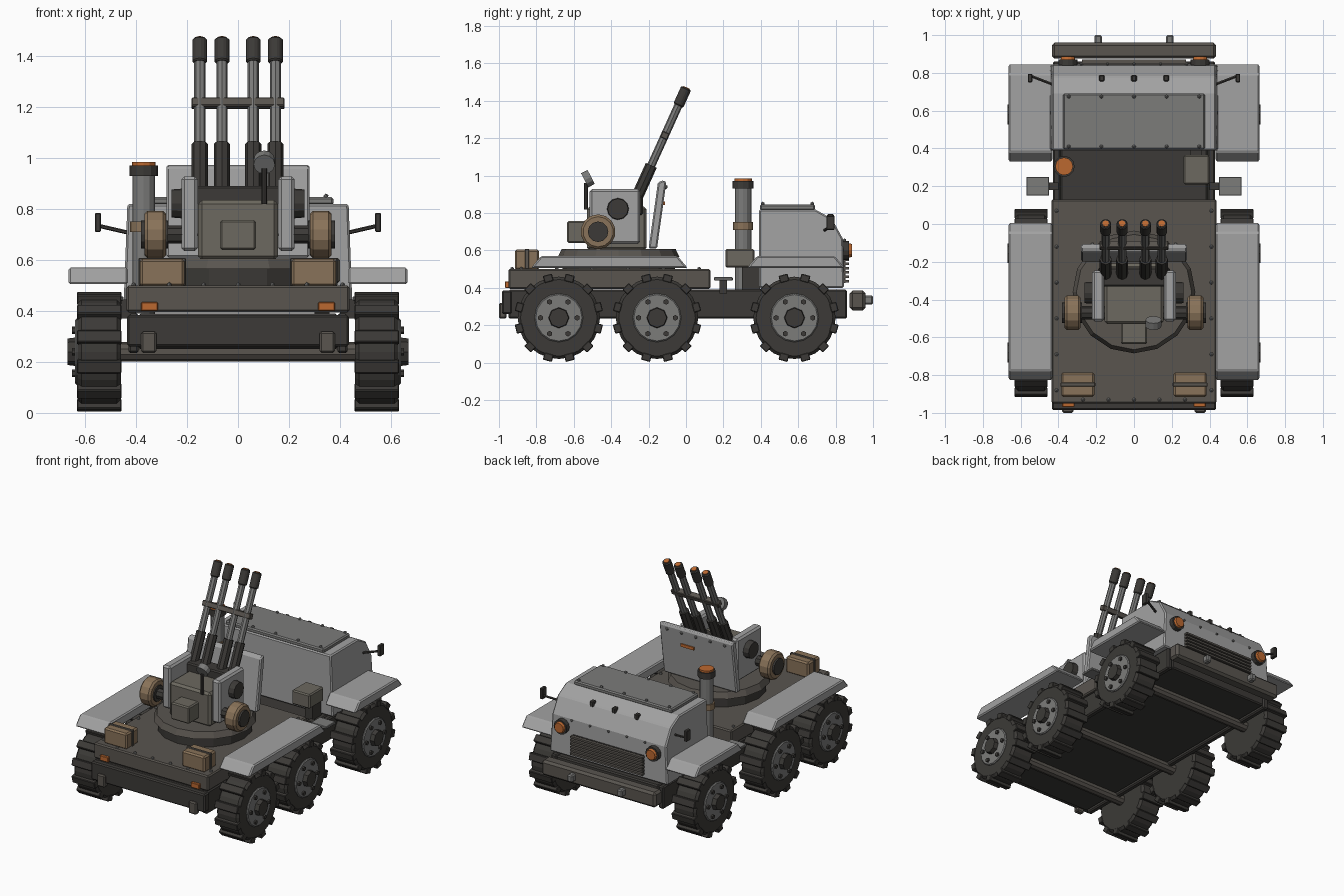
import bpy, bmesh
from math import pi, sin, cos
from mathutils import Vector, Matrix

if "Cube" in bpy.data.objects:
    bpy.data.objects.remove(bpy.data.objects["Cube"])

def mat(name, r, g, b):
    m = bpy.data.materials.new(name)
    m.diffuse_color = (r, g, b, 1)
    m.use_nodes = True
    m.node_tree.nodes["Principled BSDF"].inputs["Base Color"].default_value = m.diffuse_color
    return m

LIGHT = mat("light_grey", .36, .36, .36)
MID = mat("mid_grey", .2, .2, .195)
BROWN = mat("olive_brown", .15, .14, .115)
DECK = mat("deck_brown", .1, .09, .078)
DARK = mat("dark", .045, .042, .038)
TAN = mat("tan", .25, .17, .1)
ORANGE = mat("orange", .5, .14, .03)

def finish(name, bm, m, mirror=False, bevel=0):
    bmesh.ops.recalc_face_normals(bm, faces=bm.faces)
    me = bpy.data.meshes.new(name)
    bm.to_mesh(me)
    bm.free()
    me.materials.append(m)
    ob = bpy.data.objects.new(name, me)
    bpy.context.collection.objects.link(ob)
    if bevel:
        b = ob.modifiers.new("bevel", 'BEVEL')
        b.width, b.segments, b.limit_method = bevel, 1, 'ANGLE'
    if mirror:
        ob.modifiers.new("mirror", 'MIRROR').use_mirror_merge = False
    return ob

def add_box(bm, x, y, z, rot=None):
    c = Vector((sum(x) / 2, sum(y) / 2, sum(z) / 2))
    s = Matrix.Diagonal((x[1] - x[0], y[1] - y[0], z[1] - z[0], 1))
    bmesh.ops.create_cube(bm, size=1, matrix=Matrix.Translation(c) @ (rot or Matrix()) @ s)

def box(name, x, y, z, m, mirror=False, bevel=.008, rot=None):
    bm = bmesh.new()
    add_box(bm, x, y, z, rot)
    return finish(name, bm, m, mirror, bevel)

def add_cyl(bm, p0, p1, r0, r1=None, n=12):
    p0, p1 = Vector(p0), Vector(p1)
    q = (p1 - p0).to_track_quat('Z', 'Y').to_matrix().to_4x4()
    bmesh.ops.create_cone(bm, cap_ends=True, segments=n, radius1=r0, radius2=r0 if r1 is None else r1,
                          depth=(p1 - p0).length, matrix=Matrix.Translation((p0 + p1) / 2) @ q)

def cyl(name, p0, p1, r0, m, r1=None, n=12, mirror=False, bevel=0):
    bm = bmesh.new()
    add_cyl(bm, p0, p1, r0, r1, n)
    return finish(name, bm, m, mirror, bevel)

def prism(name, prof, x0, x1, m, mirror=False, bevel=.008, top=1):
    """Extrude a (y, z) profile along x; top scales x above z = 0.6."""
    bm = bmesh.new()
    a, b = [[bm.verts.new((x * (top if z > .6 else 1), y, z)) for y, z in prof] for x in (x0, x1)]
    bm.faces.new(a)
    bm.faces.new(b)
    for i in range(len(prof)):
        j = (i + 1) % len(prof)
        bm.faces.new((a[i], a[j], b[j], b[i]))
    return finish(name, bm, m, mirror, bevel)

def rivets(name, pts, m, r=.011):
    bm = bmesh.new()
    for p in pts:
        bmesh.ops.create_icosphere(bm, subdivisions=1, radius=r, matrix=Matrix.Translation(p))
    finish(name, bm, m)

# chassis, axles, bumpers
box("chassis", (-.39, .39), (-.95, .86), (.25, .39), DARK)
box("side_rail", (.39, .43), (-.95, .86), (.235, .39), DARK, True)
box("rear_bumper", (-.435, .435), (-.985, -.93), (.26, .385), DARK)
box("rear_pad", (.32, .38), (-1, -.96), (.235, .32), DECK, True)
box("tail_light", (.315, .38), (-.968, -.94), (.4, .435), ORANGE, True, .003)
box("front_bumper", (-.435, .435), (.875, .96), (.28, .385), DECK, bevel=.015)
box("tow_hook", (.17, .21), (.95, 1), (.31, .36), MID, True)

# wheels with tread lugs, rim, bolts and hub
for i, y in enumerate((-.68, -.155, .58)):
    c = lambda x, a=0, r=0: Vector((x, y + r * sin(a), .24 + r * cos(a)))
    cyl(f"axle_{i}", c(-.47), c(.47), .038, DECK, n=10)
    cyl(f"tyre_{i}", c(.46), c(.63), .22, DARK, n=24, mirror=True, bevel=.015)
    bm = bmesh.new()
    for k in range(12):
        a = (k + .5) * pi / 6
        p = c(.545, a, .218)
        add_box(bm, (.457, .633), (p.y - .025, p.y + .025), (p.z - .02, p.z + .02), Matrix.Rotation(-a, 4, 'X'))
    finish(f"tread_{i}", bm, DARK, True, .004)
    cyl(f"rim_{i}", c(.6), c(.64), .13, MID, n=16, mirror=True, bevel=.006)
    cyl(f"hub_{i}", c(.62), c(.67), .058, DARK, .052, 8, True)
    bm = bmesh.new()
    for k in range(6):
        a = (k + .5) * pi / 3
        add_cyl(bm, c(.63, a, .098), c(.652, a, .098), .015, n=6)
    finish(f"wheel_bolts_{i}", bm, DARK, True)

# deck and fenders
box("deck", (-.437, .437), (-.95, .13), (.395, .5), DECK)
rivets("deck_rivets", [(s * .41, -.88 + .19 * k, .502) for s in (-1, 1) for k in range(6)] +
       [(-.27 + .135 * k, -.93, .502) for k in range(5)], MID)
for n, a, b in (("rear", -.83, .01), ("front", .325, .85)):
    prism(n + "_fender", [(a, .505), (a + .055, .57), (b - .055, .57), (b, .505)], .432, .665, LIGHT, True)
box("side_step", (.45, .57), (.15, .25), (.44, .457), MID, True, .003)
box("step_bracket", (.4, .47), (.18, .22), (.37, .445), DARK, True, 0)

# cab, roof plate and rivets
prism("cab", [(.39, .4), (.39, .82), (.69, .82), (.78, .77), (.84, .66), (.845, .4)], -.45, .45, LIGHT, top=.965)
box("roof_plate", (-.375, .375), (.395, .69), (.815, .847), MID)
rivets("roof_rivets", [(-.345 + .1725 * k, y, .85) for k in range(5) for y in (.41, .675)], MID)
rivets("cab_rivets", [(-.28 + .14 * k, .848, .655) for k in range(5)], MID, .009)
for k in (-1, 0, 1):
    box(f"hood_vent_{k + 1}", (k * .17 - .015, k * .17 + .015), (.755, .79), (.755, .795), DARK, bevel=.006)

# grille and headlights
box("grille_back", (-.27, .27), (.83, .852), (.425, .56), DARK, bevel=0)
bm = bmesh.new()
for k in range(6):
    add_box(bm, (-.275, .275), (.845, .872), (.43 + k * .023, .443 + k * .023))
finish("grille_slats", bm, DECK)
cyl("headlight_housing", (.35, .83, .6), (.35, .872, .6), .05, DARK, n=12, mirror=True)
cyl("headlight", (.35, .86, .6), (.35, .888, .6), .042, ORANGE, .034, 12, True)

# mirrors
cyl("mirror_arm", (.42, .735, .705), (.55, .785, .735), .008, DARK, n=6, mirror=True)
box("mirror", (.538, .562), (.75, .795), (.71, .785), DARK, True, .004)

# exhaust stack and tool box
E = lambda z: (-.37, .305, z)
for n, a, b, r, m in (("pipe", .39, .94, .044, MID), ("band", .71, .752, .053, TAN),
                      ("cap", .93, .972, .056, DARK), ("top", .965, .985, .047, ORANGE)):
    cyl("exhaust_" + n, E(a), E(b), r, m, n=12)
box("tool_box", (.262, .4), (.21, .365), (.51, .608), BROWN)
box("tool_box_bracket", (.3, .36), (.3, .395), (.39, .515), DARK, bevel=0)

# stowage boxes
box("stowage_box", (.21, .385), (-.915, -.785), (.495, .605), TAN, True, .01)
box("stowage_strap", (.205, .39), (-.86, -.84), (.5, .609), DECK, True, .003)

# turret base and body
cyl("turret_skirt", (0, -.36, .5), (0, -.36, .57), .3, DARK, n=16)
cyl("turret_ring", (0, -.36, .565), (0, -.36, .607), .325, DECK, .305, 16)
box("turret_body", (-.157, .157), (-.53, -.21), (.6, .835), BROWN, bevel=.015)
box("rear_box", (-.07, .07), (-.635, -.52), (.64, .757), BROWN)
box("side_plate", (.158, .222), (-.515, -.245), (.635, .928), LIGHT, True, .012)
cyl("trunnion", (.2, -.364, .822), (.262, -.364, .822), .06, DARK, .055, 12, True)

# ammunition drums
D = lambda x: (x, -.47, .7)
cyl("drum_axis", D(.15), D(.3), .035, DARK, n=8, mirror=True)
cyl("drum", D(.282), D(.368), .093, TAN, n=14, mirror=True, bevel=.012)
cyl("drum_core", D(.274), D(.38), .055, DARK, n=12, mirror=True)

# gun shield
prism("gun_shield", [(-.2, .61), (-.155, .61), (-.105, .965), (-.12, .976), (-.15, .965)], -.28, .28, LIGHT)
rivets("shield_rivets", [(-.22 + .11 * k, -.107, .94) for k in range(5)], MID)
box("vision_slit", (.02, .12), (-.135, -.112), (.842, .862), ORANGE, bevel=0)

# four elevated barrels
G = lambda x, z: Vector((x, .002 + (z - 1.47) * .452, z))
for i, x in enumerate((-.15, -.063, .06, .147)):
    for n, a, b, r, m in (("jacket", .8, 1.055, .032, DARK), ("tube", 1.05, 1.4, .022, MID),
                          ("muzzle", 1.375, 1.468, .031, DARK), ("bore", 1.46, 1.472, .018, ORANGE)):
        cyl(f"barrel_{n}_{i}", G(x, a), G(x, b), r, m, n=8, bevel=.006 if n == "muzzle" else 0)
p = G(0, 1.215)
box("barrel_brace", (-.182, .182), (p.y - .02, p.y + .02), (p.z - .018, p.z + .018), DECK, bevel=.004,
    rot=Matrix.Rotation(-.425, 4, 'X'))
box("gun_cradle", (-.19, .19), (-.33, -.23), (.79, .89), DARK)

# sight
cyl("sight_stem", (.103, -.535, .82), (.103, -.535, .96), .011, DARK, n=8)
cyl("sight_disc", (.103, -.542, .975), (.103, -.507, .993), .042, MID, n=12)
